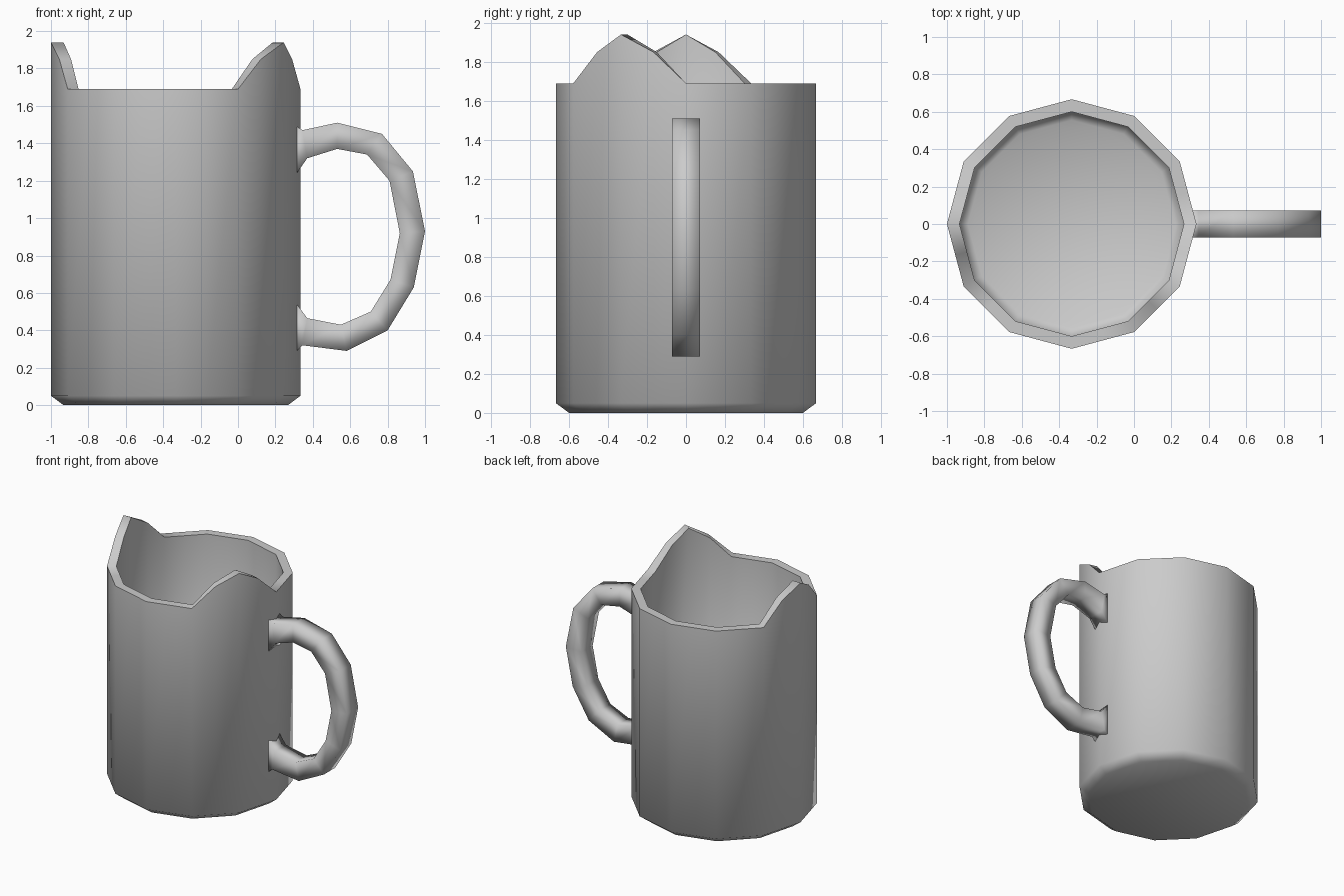
import bpy
import bmesh
from math import cos, sin, pi, radians

cube = bpy.data.objects.get("Cube")
if cube:
    bpy.data.objects.remove(cube, do_unlink=True)

clay = bpy.data.materials.new("grey clay")
clay.use_nodes = True
clay.diffuse_color = (0.6, 0.6, 0.6, 1)
clay.node_tree.nodes["Principled BSDF"].inputs["Base Color"].default_value = clay.diffuse_color

CENTRE_X = -0.333
SIDES = 12
COLUMNS = SIDES * 2          # corners plus the middle of each side
RIM = 1.69
EAR_HEIGHTS = {0: 1.94, 1: 1.85}
EAR_COLUMNS = (12, 22)


def make_object(name, bm):
    bmesh.ops.recalc_face_normals(bm, faces=bm.faces)
    mesh = bpy.data.meshes.new(name)
    bm.to_mesh(mesh)
    bm.free()
    mesh.materials.append(clay)
    obj = bpy.data.objects.new(name, mesh)
    bpy.context.collection.objects.link(obj)
    bpy.ops.object.select_all(action='DESELECT')
    obj.select_set(True)
    bpy.context.view_layer.objects.active = obj
    return obj


def bridge(bm, loops):
    """Join neighbouring vertex loops with quads and cap both ends."""
    for a, b in zip(loops, loops[1:]):
        n = len(a)
        for i in range(n):
            j = (i + 1) % n
            bm.faces.new((a[i], a[j], b[j], b[i]))
    bm.faces.new(loops[0])
    bm.faces.new(loops[-1])


def rim_height(i):
    return max(EAR_HEIGHTS.get(abs(i - c), RIM) for c in EAR_COLUMNS)


def ring(bm, radius, z=None):
    """Twelve-sided ring; without a height it follows the eared rim."""
    verts = []
    for i in range(COLUMNS):
        angle = 2 * pi * i / COLUMNS
        r = radius * (cos(pi / SIDES) if i % 2 else 1)
        height = rim_height(i) if z is None else z
        verts.append(bm.verts.new((CENTRE_X + r * cos(angle), r * sin(angle), height)))
    return verts


# Mug body: outside from the base up, over the rim, and down to the inner floor
bm = bmesh.new()
profile = [(0.6, 0), (0.667, 0.05), (0.667, None), (0.6, None), (0.6, 0.1), (0.555, 0.067)]
bridge(bm, [ring(bm, r, z) for r, z in profile])
make_object("mug_body", bm)
bpy.ops.object.shade_smooth_by_angle(angle=radians(60))

# Handle: square section following an outer and an inner outline, flared at the wall
outer = [(0.314, 1.49), (0.345, 1.47), (0.53, 1.51), (0.77, 1.45), (0.935, 1.25), (1.0, 0.93),
         (0.94, 0.63), (0.8, 0.4), (0.58, 0.29), (0.345, 0.32), (0.314, 0.29)]
inner = [(0.314, 1.24), (0.37, 1.32), (0.53, 1.37), (0.69, 1.34), (0.81, 1.2), (0.865, 0.92),
         (0.815, 0.67), (0.71, 0.5), (0.55, 0.43), (0.37, 0.465), (0.314, 0.54)]
HALF = 0.071
bm = bmesh.new()
sections = []
for (ox, oz), (ix, iz) in zip(outer, inner):
    corners = [(ox, -HALF, oz), (ox, HALF, oz), (ix, HALF, iz), (ix, -HALF, iz)]
    sections.append([bm.verts.new(c) for c in corners])
bridge(bm, sections)
make_object("handle", bm)
bpy.ops.object.shade_smooth()
